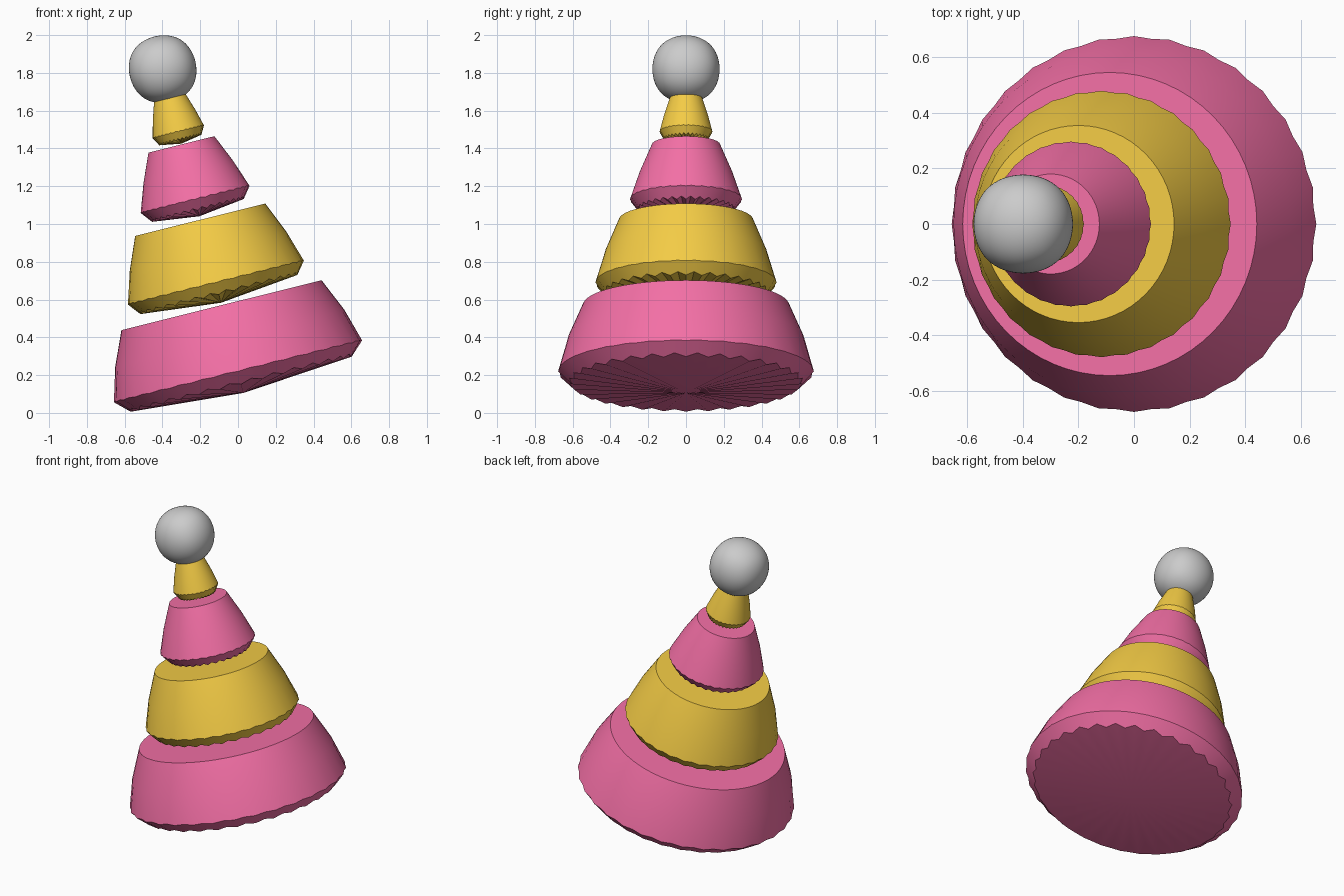
import bpy, bmesh, math
from mathutils import Matrix, Vector

if "Cube" in bpy.data.objects:
    bpy.data.objects.remove(bpy.data.objects["Cube"])

SIDES = 64
# Leaning axis: origin at the widest ring of the bottom tier
LEAN = Matrix.Translation((0, 0, 0.22)) @ Matrix.Rotation(math.radians(-14), 4, 'Y')


def material(name, color):
    m = bpy.data.materials.new(name)
    m.diffuse_color = color
    m.use_nodes = True
    m.node_tree.nodes["Principled BSDF"].inputs["Base Color"].default_value = m.diffuse_color
    return m


def finish(obj, angle):
    bpy.ops.object.select_all(action='DESELECT')
    obj.select_set(True)
    bpy.context.view_layer.objects.active = obj
    bpy.ops.object.shade_smooth_by_angle(angle=math.radians(angle))


def tier(name, mat, s, r_top, height, r_wide, r_low, low, apex):
    """Tapered drum with a fluted, tucked-under rim and a shallow conical underside."""
    bm = bmesh.new()
    bulge = 0.02 * r_wide
    # each ring: (radius, height) on even spokes, (radius, height) on odd spokes
    mid = ((r_top + r_wide) / 2 + bulge, height / 2)
    profile = [
        ((r_top, height), (r_top, height)),
        (mid, mid),
        ((r_wide, 0), (r_wide * 0.99, 0.005)),
        ((r_low, -low), (r_low * 1.03, -low * 0.75)),
    ]
    rings = []
    for pair in profile:
        ring = []
        for i in range(SIDES):
            r, z = pair[i % 2]
            a = 2 * math.pi * i / SIDES
            ring.append(bm.verts.new((r * math.cos(a), r * math.sin(a), s + z)))
        rings.append(ring)
    bottom = bm.verts.new((0, 0, s - apex))
    bm.faces.new(rings[0])
    for i in range(SIDES):
        j = (i + 1) % SIDES
        for up, dn in zip(rings, rings[1:]):
            bm.faces.new((up[i], dn[i], dn[j], up[j]))
        bm.faces.new((rings[-1][j], rings[-1][i], bottom))
    bmesh.ops.recalc_face_normals(bm, faces=bm.faces)
    bm.transform(LEAN)
    me = bpy.data.meshes.new(name)
    bm.to_mesh(me)
    bm.free()
    me.materials.append(mat)
    obj = bpy.data.objects.new(name, me)
    bpy.context.collection.objects.link(obj)
    finish(obj, 35)


pink = material("pink", (0.9, 0.16, 0.38, 1))
yellow = material("yellow", (0.9, 0.6, 0.06, 1))

# Four stacked tiers, shrinking along the leaning axis
tier("bottom_tier", pink, 0.0, 0.546, 0.361, 0.677, 0.603, 0.07, 0.118)
tier("second_tier", yellow, 0.484, 0.355, 0.343, 0.480, 0.428, 0.065, 0.11)
tier("third_tier", pink, 0.938, 0.180, 0.300, 0.297, 0.250, 0.06, 0.092)
tier("top_tier", yellow, 1.307, 0.086, 0.185, 0.140, 0.115, 0.045, 0.065)

# Round bobble on the tip: a subdivided cube
bpy.ops.mesh.primitive_cube_add(size=0.424)
ball = bpy.context.object
ball.name = "bobble"
ball.data.transform(LEAN @ Matrix.Translation((0, 0, 1.649)))
sub = ball.modifiers.new("round", 'SUBSURF')
sub.levels = sub.render_levels = 4
bpy.ops.object.modifier_apply(modifier=sub.name)
bpy.ops.object.shade_smooth()
